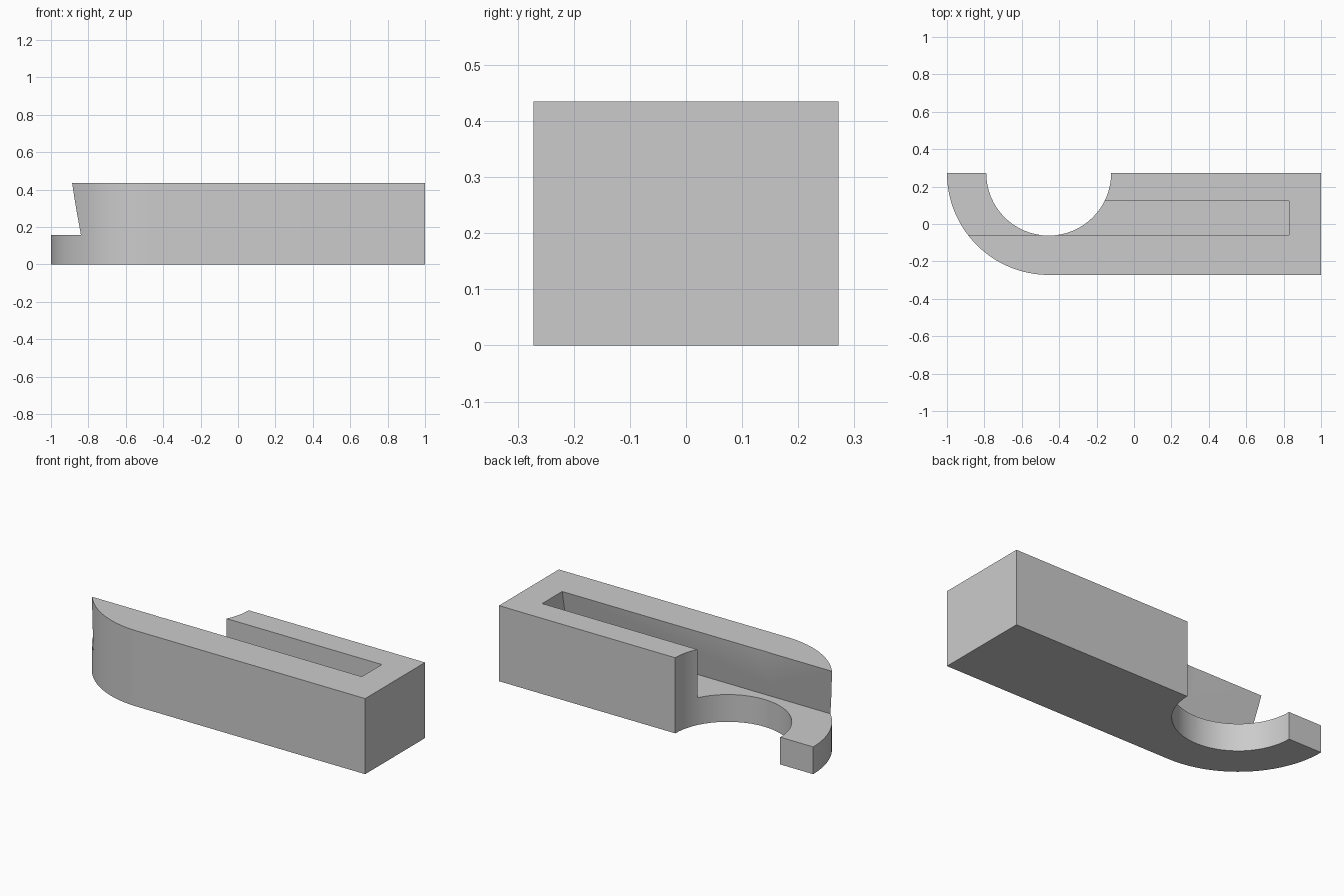
import bpy, bmesh, math
from mathutils import Vector

cube = bpy.data.objects.get("Cube")
if cube:
    bpy.data.objects.remove(cube, do_unlink=True)

HALF_DEPTH, HEIGHT, FLOOR = 0.272, 0.435, 0.157
ARC_X = -0.456          # shared centre of the hook's outer and inner arcs


def prism(name, points, direction):
    """Extrude a closed outline of 3D points along a direction."""
    bm = bmesh.new()
    face = bm.faces.new([bm.verts.new(p) for p in points])
    new = bmesh.ops.extrude_face_region(bm, geom=[face])["geom"]
    verts = [v for v in new if isinstance(v, bmesh.types.BMVert)]
    bmesh.ops.translate(bm, verts=verts, vec=Vector(direction))
    bmesh.ops.recalc_face_normals(bm, faces=bm.faces)
    mesh = bpy.data.meshes.new(name)
    bm.to_mesh(mesh)
    bm.free()
    obj = bpy.data.objects.new(name, mesh)
    bpy.context.collection.objects.link(obj)
    return obj


def arc(radius, start, end, steps, z):
    angles = [math.radians(start + (end - start) * i / steps) for i in range(steps + 1)]
    return [(ARC_X + radius * math.cos(a), HALF_DEPTH + radius * math.sin(a), z)
            for a in angles]


def channel(name, x0, x1, back):
    """Channel cutter with a slanted, undercut front wall."""
    section = [(-0.114, FLOOR), (-0.06, HEIGHT), (-0.06, 0.6), (back, 0.6), (back, FLOOR)]
    return prism(name, [(x0, y, z) for y, z in section], (x1 - x0, 0, 0))


# Main body: bar with a rounded hook end
outline = arc(2 * HALF_DEPTH, 180, 270, 32, 0)
outline += [(1, -HALF_DEPTH, 0), (1, HALF_DEPTH, 0)]
body = prism("hooked_bar", outline, (0, 0, HEIGHT))

# Round notch, long slot and lowered hook tip
cutters = [
    prism("notch_cutter", arc(0.334, 0, 354.375, 63, -0.1), (0, 0, 1)),
    channel("slot_cutter", -1.2, 0.83, 0.122),
    channel("hook_step_cutter", -1.3, ARC_X, 0.5),
]
bpy.context.view_layer.objects.active = body
for cutter in cutters:
    cutter.hide_render = True
    mod = body.modifiers.new(cutter.name, 'BOOLEAN')
    mod.operation = 'DIFFERENCE'
    mod.solver = 'EXACT'
    mod.object = cutter
    bpy.ops.object.modifier_apply(modifier=mod.name)
for cutter in cutters:
    bpy.data.objects.remove(cutter, do_unlink=True)

# Plain grey finish
grey = bpy.data.materials.new("light grey")
grey.use_nodes = True
colour = (0.6, 0.6, 0.6, 1)
grey.diffuse_color = colour
grey.node_tree.nodes["Principled BSDF"].inputs["Base Color"].default_value = colour
body.data.materials.clear()
body.data.materials.append(grey)

bpy.ops.object.select_all(action='DESELECT')
body.select_set(True)
bpy.ops.object.shade_smooth_by_angle(angle=math.radians(25))
